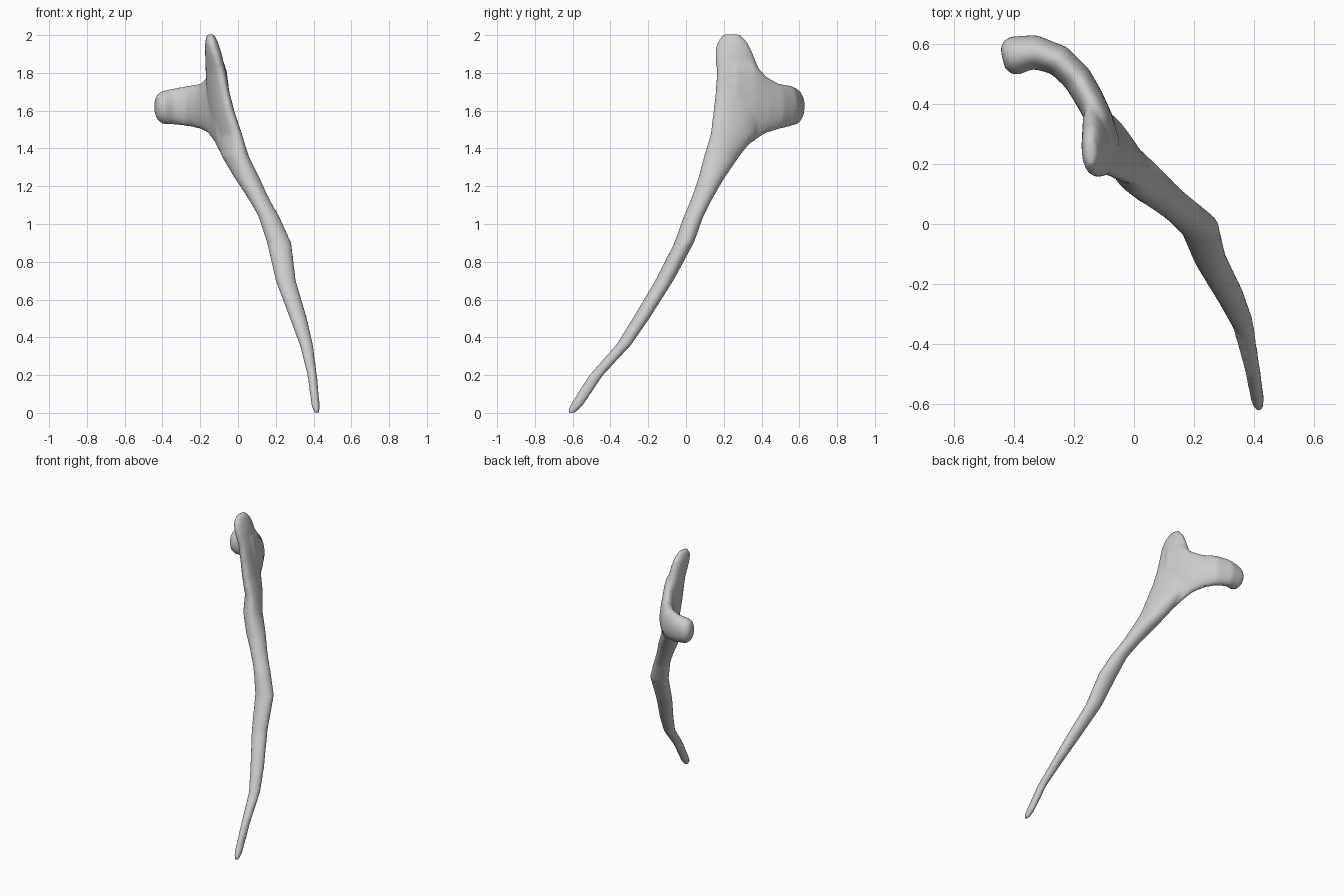
import bpy, bmesh
from math import sin, cos, pi, radians
from mathutils import Vector

N = 20
bm = bmesh.new()


def loft(sections):
    """Skin closed elliptical rings given as (centre, axis u, axis v)."""
    rings = []
    for c, u, v in sections:
        rings.append([bm.verts.new(c + u * cos(2 * pi * i / N) + v * sin(2 * pi * i / N))
                      for i in range(N)])
    for a, b in zip(rings, rings[1:]):
        for i in range(N):
            j = (i + 1) % N
            bm.faces.new((a[i], a[j], b[j], b[i]))
    bm.faces.new(rings[0][::-1])
    bm.faces.new(rings[-1])


# Shaft and upper spike: z, centre x, centre y, half length, half thickness, angle
shaft = [
    (0.00, .417, -.608, .022, .014, 90), (0.04, .411, -.580, .036, .022, 90),
    (0.20, .393, -.475, .038, .026, 90), (0.36, .362, -.330, .041, .036, 90),
    (0.50, .320, -.238, .045, .046, 90), (0.70, .253, -.115, .049, .054, 90),
    (0.90, .218, -.010, .052, .065, 90), (1.04, .163, .040, .053, .056, 90),
    (1.24, .050, .133, .072, .064, 125), (1.36, -.015, .190, .102, .062, 118),
    (1.47, -.050, .250, .132, .053, 115), (1.60, -.085, .270, .133, .050, 110),
    (1.70, -.105, .280, .130, .047, 108), (1.80, -.117, .278, .120, .046, 105),
    (1.90, -.130, .255, .102, .043, 97), (1.96, -.140, .245, .083, .035, 92),
    (2.005, -.145, .242, .045, .018, 90),
]
loft([(Vector((x, y, z)),
       Vector((cos(radians(g)), sin(radians(g)), 0)) * a,
       Vector((-sin(radians(g)), cos(radians(g)), 0)) * t)
      for z, x, y, a, t, g in shaft])

# Hooked side arm: x, y, bottom z, top z, half thickness
arm = [
    (-.080, .250, 1.36, 1.86, .040), (-.115, .350, 1.43, 1.865, .045),
    (-.150, .420, 1.48, 1.785, .048), (-.190, .487, 1.50, 1.745, .050),
    (-.250, .545, 1.515, 1.735, .052), (-.330, .573, 1.525, 1.72, .057),
    (-.400, .560, 1.53, 1.705, .066), (-.425, .555, 1.55, 1.69, .055),
    (-.438, .552, 1.58, 1.66, .032),
]
sections = []
for i, (x, y, z0, z1, t) in enumerate(arm):
    p, q = arm[max(i - 1, 0)], arm[min(i + 1, len(arm) - 1)]
    d = Vector((q[0] - p[0], q[1] - p[1], 0)).normalized()
    sections.append((Vector((x, y, (z0 + z1) / 2)),
                     Vector((-d.y, d.x, 0)) * t, Vector((0, 0, (z1 - z0) / 2))))
loft(sections)

bmesh.ops.recalc_face_normals(bm, faces=bm.faces)
mesh = bpy.data.meshes.new("forked_bone")
bm.to_mesh(mesh)
bm.free()
bone = bpy.data.objects.new("forked_bone", mesh)
bpy.context.collection.objects.link(bone)

# Fuse shaft and arm into one smooth surface
remesh = bone.modifiers.new("fuse", 'REMESH')
remesh.mode = 'VOXEL'
remesh.voxel_size = 0.01
remesh.use_smooth_shade = True
smooth = bone.modifiers.new("soften", 'SMOOTH')
smooth.factor = 0.5
smooth.iterations = 8
